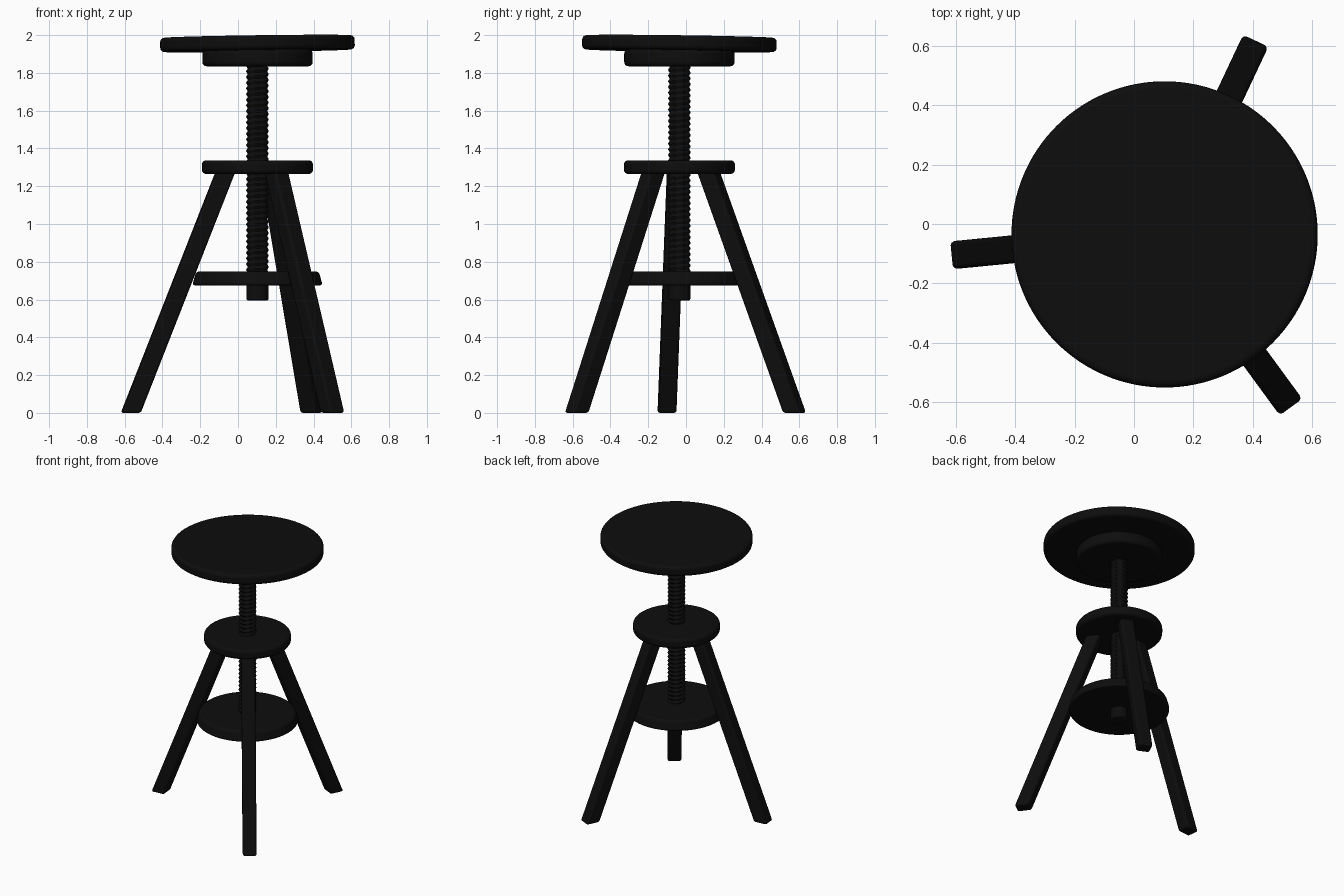
import bpy, bmesh
from math import sin, cos, tau, radians
from mathutils import Matrix, Vector

if "Cube" in bpy.data.objects:
    bpy.data.objects.remove(bpy.data.objects["Cube"])

CX, CY = 0.103, -0.035      # axis of the stool
black = bpy.data.materials.new("black_paint")
black.use_nodes = True
black.diffuse_color = (0.004, 0.004, 0.004, 1)
black.node_tree.nodes["Principled BSDF"].inputs["Base Color"].default_value = (0.004, 0.004, 0.004, 1)


def finish(name, bm, bevel=0.0):
    bmesh.ops.recalc_face_normals(bm, faces=bm.faces)
    mesh = bpy.data.meshes.new(name)
    bm.to_mesh(mesh)
    bm.free()
    mesh.materials.append(black)
    obj = bpy.data.objects.new(name, mesh)
    bpy.context.collection.objects.link(obj)
    if bevel:
        mod = obj.modifiers.new("rounded_edges", "BEVEL")
        mod.width, mod.segments, mod.limit_method = bevel, 4, "ANGLE"
    bpy.ops.object.select_all(action="DESELECT")
    obj.select_set(True)
    bpy.context.view_layer.objects.active = obj
    bpy.ops.object.shade_smooth_by_angle(angle=radians(40))
    return obj


def disc(name, z0, z1, r_bottom, r_top, bevel, sides=96):
    bm = bmesh.new()
    bmesh.ops.create_cone(bm, cap_ends=True, segments=sides, radius1=r_bottom, radius2=r_top,
                          depth=z1 - z0, matrix=Matrix.Translation((0, 0, (z0 + z1) / 2)))
    obj = finish(name, bm, bevel)
    obj.location = (CX, CY, 0)
    return obj


# Discs: seat (with a slight wobble), its backing, the hub and the foot shelf
seat = disc("seat", -0.0375, 0.0375, 0.515, 0.515, 0.022, 128)
seat.location.z = 1.955
seat.rotation_euler = (-0.014, -0.014, 0)
disc("seat_backing", 1.835, 1.925, 0.292, 0.292, 0.022)
disc("hub", 1.265, 1.337, 0.294, 0.294, 0.022)
disc("foot_shelf", 0.675, 0.748, 0.345, 0.325, 0.015)
disc("screw_foot", 0.595, 0.72, 0.058, 0.058, 0.01, 48)

# Screw: a tube whose radius follows a helical thread
SIDES, PITCH, STEP = 32, 0.03, 0.005
bottom, top = 0.7, 1.85
bm = bmesh.new()
rings = []
for i in range(round((top - bottom) / STEP) + 1):
    z = bottom + i * STEP
    ring = []
    for k in range(SIDES):
        a = tau * k / SIDES
        r = 0.056 + 0.004 * sin(a - tau * z / PITCH)
        ring.append(bm.verts.new((r * cos(a), r * sin(a), z)))
    rings.append(ring)
for low, high in zip(rings, rings[1:]):
    for k in range(SIDES):
        n = (k + 1) % SIDES
        bm.faces.new((low[k], low[n], high[n], high[k]))
bm.faces.new(rings[0])
bm.faces.new(rings[-1])
finish("threaded_screw", bm).location = (CX, CY, 0)

# Legs: slanted square bars with rounded edges, cut level with the floor
for name, angle in (("right_leg", 185.6), ("back_leg", 64.8), ("front_leg", -53.8)):
    bm = bmesh.new()
    bmesh.ops.create_cube(bm, size=1)
    for v in bm.verts:
        middle = 0.165 if v.co.z > 0 else 0.674
        v.co = Vector((middle + v.co.x * 0.1, v.co.y * 0.094, 1.29 if v.co.z > 0 else 0))
    leg = finish(name, bm, 0.014)
    leg.location = (CX, CY, 0)
    leg.rotation_euler.z = radians(angle)
